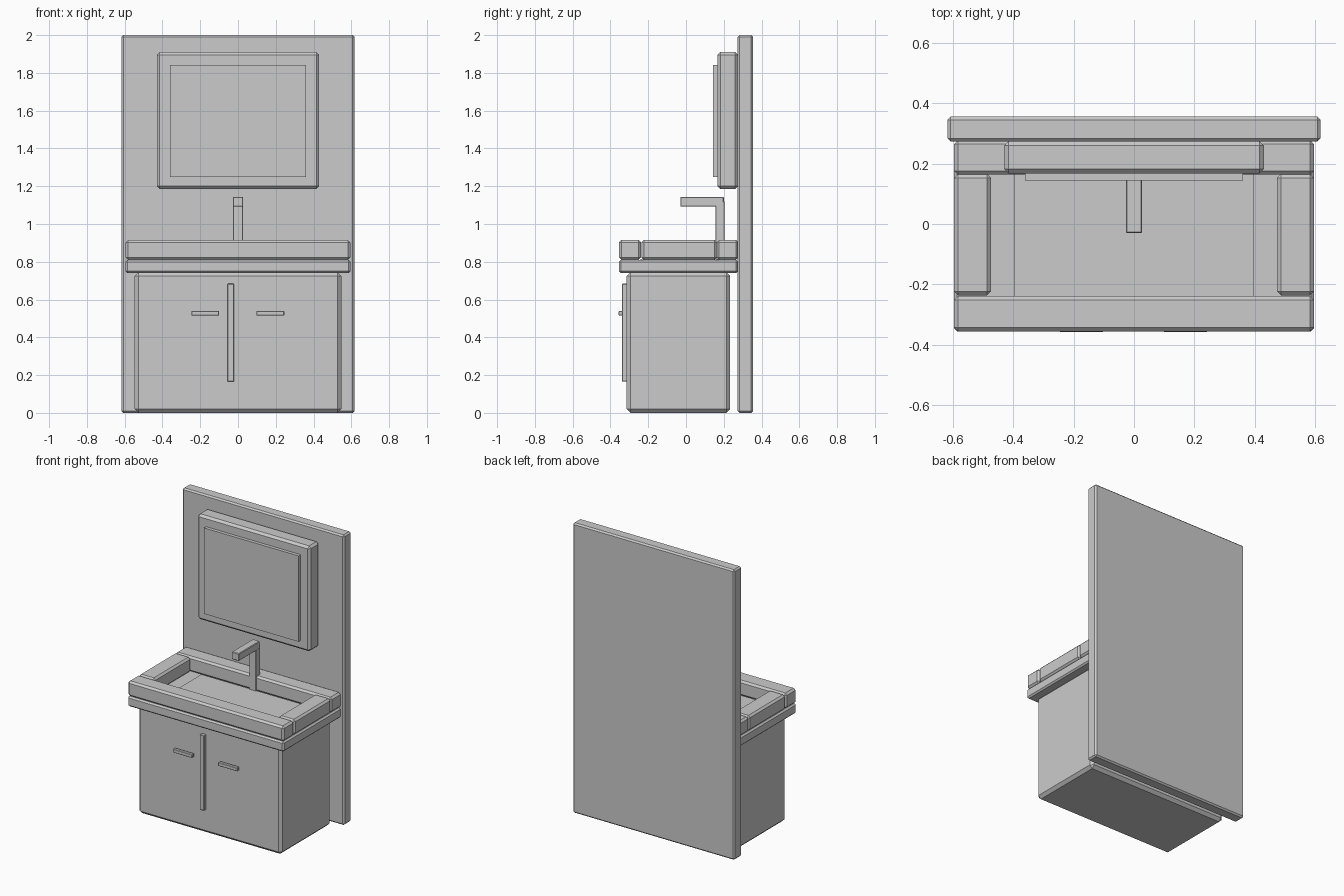
import bpy

grey = bpy.data.materials.new("plain_grey")
grey.diffuse_color = (0.6, 0.6, 0.6, 1.0)


def box(name, x, y, z, bevel=0.0):
    """Box from (min, max) ranges, with an optional one-segment chamfer."""
    spans = (x, y, z)
    bpy.ops.mesh.primitive_cube_add(size=1, location=[(a + b) / 2 for a, b in spans])
    ob = bpy.context.object
    ob.name = name
    ob.scale = [b - a for a, b in spans]
    bpy.ops.object.transform_apply(location=False, rotation=False, scale=True)
    ob.data.materials.append(grey)
    if bevel:
        mod = ob.modifiers.new("chamfer", 'BEVEL')
        mod.width = bevel
        mod.segments = 1
    return ob


# Wall panel and cabinet
box("back_panel", (-0.617, 0.617), (0.273, 0.355), (0, 2), 0.01)
box("cabinet", (-0.547, 0.547), (-0.314, 0.234), (0, 0.745), 0.02)

# Counter and the raised rim of the basin
box("counter", (-0.595, 0.595), (-0.355, 0.275), (0.74, 0.81), 0.01)
box("basin_front", (-0.595, 0.595), (-0.355, -0.238), (0.81, 0.915), 0.013)
box("basin_back", (-0.595, 0.595), (0.163, 0.278), (0.81, 0.915), 0.013)
for side, s in (("left", -1), ("right", 1)):
    box("basin_" + side, sorted((s * 0.473, s * 0.595)), (-0.236, 0.165), (0.81, 0.915), 0.013)
box("basin_floor", (-0.395, 0.395), (-0.24, 0.165), (0.805, 0.815))

# Tap
box("tap_post", (-0.026, 0.026), (0.157, 0.204), (0.81, 1.12), 0.003)
box("tap_spout", (-0.027, 0.027), (-0.03, 0.2), (1.092, 1.144), 0.004)

# Mirror
box("mirror_frame", (-0.43, 0.43), (0.167, 0.275), (1.185, 1.911), 0.015)
box("mirror_glass", (-0.361, 0.361), (0.144, 0.167), (1.25, 1.842))

# Door divider and handles
box("door_divider", (-0.055, -0.022), (-0.338, -0.312), (0.165, 0.684), 0.003)
box("left_handle", (-0.247, -0.1), (-0.357, -0.334), (0.515, 0.54), 0.003)
box("right_handle", (0.097, 0.245), (-0.357, -0.334), (0.515, 0.54), 0.003)
